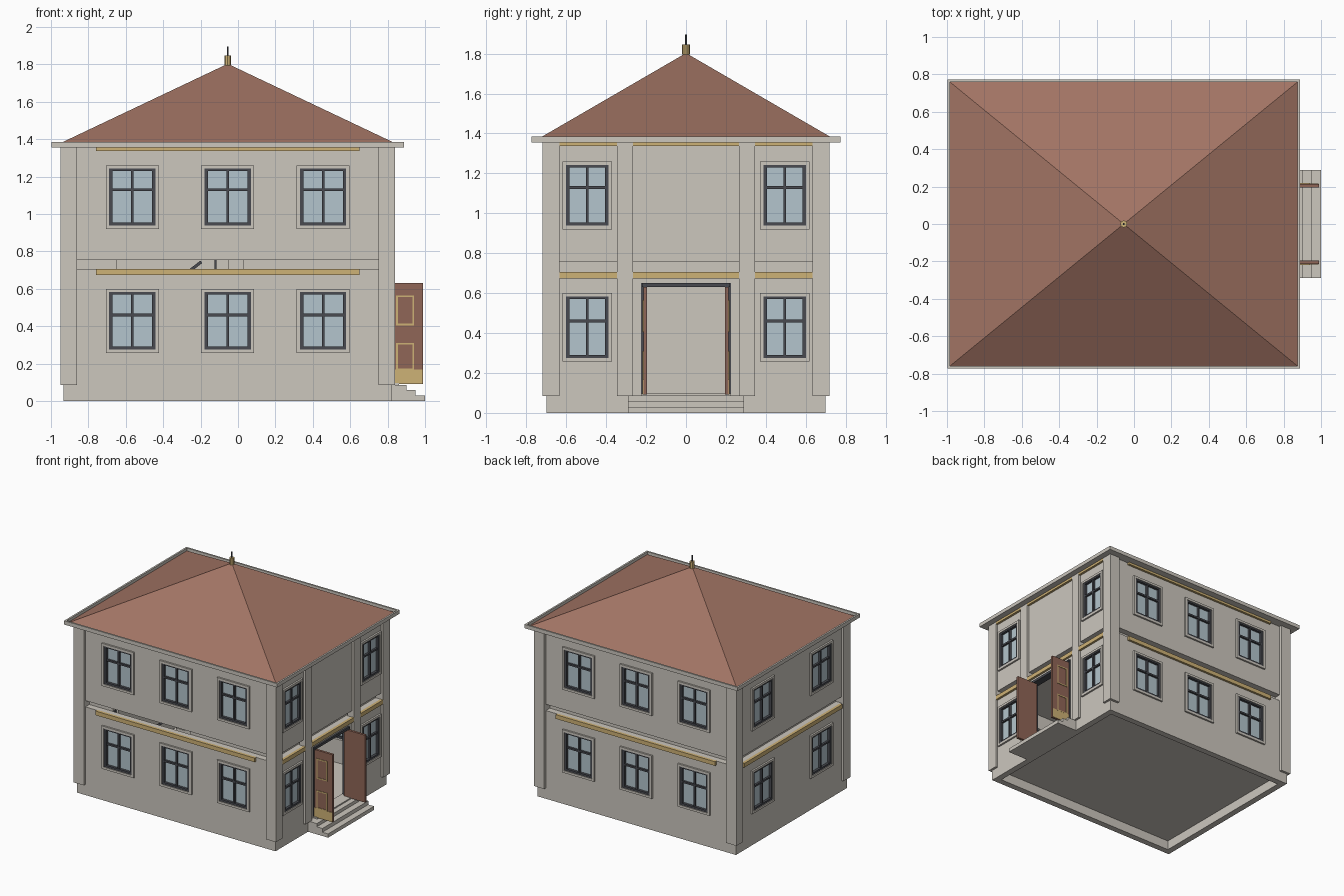
import bpy, bmesh, math
from mathutils import Matrix, Vector

if "Cube" in bpy.data.objects:
    bpy.data.objects.remove(bpy.data.objects["Cube"])

CX, HX, HY = -0.055, 0.877, 0.70      # house centre and wall half sizes


def mat(name, rgb):
    m = bpy.data.materials.new(name)
    lin = [((c / 255 + 0.055) / 1.055) ** 2.4 for c in rgb]
    m.diffuse_color = (*lin, 1)
    m.use_nodes = True
    m.node_tree.nodes["Principled BSDF"].inputs["Base Color"].default_value = m.diffuse_color
    return m


STONE = mat("stone", (204, 199, 190))
TILE = mat("roof_tile", (162, 116, 100))
DOOR = mat("door_red", (144, 102, 87))
GOLD = mat("gold", (206, 178, 118))
DARK = mat("dark_frame", (72, 74, 80))
GLASS = mat("glass", (180, 197, 205))


def finish(name, bm, material):
    bmesh.ops.recalc_face_normals(bm, faces=bm.faces[:])
    me = bpy.data.meshes.new(name)
    bm.to_mesh(me)
    bm.free()
    ob = bpy.data.objects.new(name, me)
    bpy.context.collection.objects.link(ob)
    if material:
        me.materials.append(material)
    return ob


def boxes(name, spans, material, M=Matrix()):
    """Object made of boxes given as (x0, x1, y0, y1, z0, z1)."""
    bm = bmesh.new()
    for x0, x1, y0, y1, z0, z1 in spans:
        c = Vector(((x0 + x1) / 2, (y0 + y1) / 2, (z0 + z1) / 2))
        S = Matrix.Diagonal((x1 - x0, y1 - y0, z1 - z0, 1))
        bmesh.ops.create_cube(bm, size=1, matrix=M @ Matrix.Translation(c) @ S)
    return finish(name, bm, material)


def ring(name, hx, hy, t, z0, z1, material):
    """Rectangular wall ring of thickness t."""
    bm = bmesh.new()
    loops = []
    for inset, z in ((0, z0), (0, z1), (t, z1), (t, z0)):
        loops.append([bm.verts.new((CX + sx * (hx - inset), sy * (hy - inset), z))
                      for sx, sy in ((-1, -1), (1, -1), (1, 1), (-1, 1))])
    for a in range(4):
        p, q = loops[a], loops[(a + 1) % 4]
        for i in range(4):
            j = (i + 1) % 4
            bm.faces.new((p[i], p[j], q[j], q[i]))
    return finish(name, bm, material)


def border(x0, x1, z0, z1, t, y0, y1):
    """Four spans forming an upright rectangular frame."""
    return [(x0, x0 + t, y0, y1, z0, z1), (x1 - t, x1, y0, y1, z0, z1),
            (x0 + t, x1 - t, y0, y1, z0, z0 + t), (x0 + t, x1 - t, y0, y1, z1 - t, z1)]


def side(angle, dist):
    """Local frame of a facade: x along the wall, -y outward, y = 0 on the wall."""
    return (Matrix.Translation((CX, 0, 0)) @ Matrix.Rotation(math.radians(angle), 4, 'Z')
            @ Matrix.Translation((0, -dist, 0)))


# facade: matrix, window centres, window width, gold band spans
long_band = [(-0.705, 0.705)]
SIDES = {
    "front": (side(0, HY), (-0.51, 0, 0.51), 0.283, long_band),
    "back": (side(180, HY), (-0.51, 0, 0.51), 0.283, long_band),
    "left": (side(-90, HX), (-0.37, 0.37), 0.283, [(-0.62, 0.62)]),
    "right": (side(90, HX), (-0.495, 0.495), 0.25,
              [(-0.635, -0.345), (-0.265, 0.265), (0.345, 0.635)]),
}

# two storeys of wall with a slit between them
lower_wall = ring("lower_wall", HX, HY, 0.05, 0, 0.705, STONE)
upper_wall = ring("upper_wall", HX, HY, 0.05, 0.755, 1.355, STONE)

# windows, with openings cut in the walls
cutters = []
for label, (M, centres, w, bands) in SIDES.items():
    for storey, z0, z1, zbar, wall in (("lower", 0.257, 0.60, 0.46, lower_wall),
                                       ("upper", 0.92, 1.26, 1.13, upper_wall)):
        for n, c in enumerate(centres):
            tag = f"{label}_{storey}_{n + 1}"
            a, b = c - w / 2, c + w / 2
            boxes("window_surround_" + tag, border(a, b, z0, z1, 0.018, -0.014, 0.01), STONE, M)
            a, b, p, q = a + 0.018, b - 0.018, z0 + 0.016, z1 - 0.012
            boxes("window_frame_" + tag, border(a, b, p, q, 0.018, -0.008, 0.03)
                  + [(c - 0.007, c + 0.007, -0.004, 0.026, p, q),
                     (a, b, -0.004, 0.026, zbar - 0.007, zbar + 0.007)], DARK, M)
            boxes("window_glass_" + tag, [(a, b, 0.012, 0.018, p, q)], GLASS, M)
            cutters.append((wall, boxes("cutter", [(a + .001, b - .001, -0.1, 0.1, p + .001, q - .001)], None, M)))
    # gold bands under the slit and under the eaves
    boxes("gold_band_" + label, [(a, b, -0.018, 0.005, z0, z1) for a, b in bands
                                 for z0, z1 in ((0.673, 0.706), (1.337, 1.355))], GOLD, M)
cutters.append((lower_wall, boxes("cutter", [(-0.215, 0.215, -0.1, 0.1, 0.086, 0.65)],
                                  None, SIDES["right"][0])))
for wall, cut in cutters:
    mod = wall.modifiers.new("opening", 'BOOLEAN')
    mod.operation, mod.solver, mod.object = 'DIFFERENCE', 'EXACT', cut
    bpy.context.view_layer.objects.active = wall
    bpy.ops.object.modifier_apply(modifier="opening")
    bpy.data.objects.remove(cut)

# corner pilasters and the two beside the door
px, py = 0.895, 0.72
boxes("corner_pilasters", [
    (CX + min(s * px, s * (px - 0.09)), CX + max(s * px, s * (px - 0.09)),
     min(t * py, t * (py - 0.085)), max(t * py, t * (py - 0.085)), 0.085, 1.356)
    for s in (-1, 1) for t in (-1, 1)], STONE)
boxes("door_pilasters", [(0.785, 0.84, y, y + 0.08, 0.085, 1.356) for y in (-0.345, 0.265)], STONE)

# ground floor, and middle floor with a stairwell near the front
ix, iy = HX - 0.05, HY - 0.05
x0, x1 = CX - ix, CX + ix
boxes("ground_floor", [(x0, x1, -iy, iy, 0.075, 0.086)], STONE)
boxes("middle_floor", [(x0, x1, -0.3, iy, 0.705, 0.755), (0.03, x1, -iy, -0.3, 0.705, 0.755),
                       (x0, -0.65, -iy, -0.3, 0.705, 0.755)], STONE)

# inner staircase with a dark handrail
N, sx0, sx1 = 11, -0.85, 0.03
run, rise = (sx1 - sx0) / N, 0.669 / N
boxes("inner_stairs", [(sx0 + i * run, sx0 + (i + 1) * run, -0.6, -0.35,
                        0.086 + max(0, i - 1) * rise, 0.086 + (i + 1) * rise) for i in range(N)], STONE)
slope = Matrix.Translation((-0.53, -0.59, 0.49)) @ Matrix.Rotation(-math.atan2(rise, run), 4, 'Y')
boxes("handrail", [(-0.42, 0.42, -0.008, 0.008, -0.008, 0.008)], DARK, slope)
boxes("handrail_posts", [(x - 0.006, x + 0.006, -0.596, -0.584, 0.086 + (x - sx0) * rise / run,
                          0.25 + (x - sx0) * rise / run) for x in (-0.8, -0.58, -0.35, -0.12)], DARK)

# outside steps and door sill
boxes("front_steps", [(0.80, 1.0, -0.29, 0.29, 0, 0.03), (0.80, 0.95, -0.29, 0.29, 0.03, 0.06),
                      (0.80, 0.90, -0.29, 0.29, 0.06, 0.086)], STONE)
boxes("door_sill", [(0.77, 0.86, -0.225, 0.225, 0.086, 0.096)], STONE)

# door frame and the two open leaves
boxes("door_frame", [(0.775, 0.835, -0.22, 0.22, 0.63, 0.65), (0.775, 0.826, -0.225, -0.214, 0.086, 0.65),
                     (0.775, 0.826, 0.214, 0.225, 0.086, 0.65)], DARK)
for label, s in (("near", -1), ("far", 1)):
    M = Matrix.Diagonal((1, -s, 1, 1))      # outer face of the leaf looks to local -y
    boxes(f"door_leaf_{label}", [(0.80, 0.988, -0.214, -0.195, 0.092, 0.63)], DOOR, M)
    trim = border(0.846, 0.942, 0.405, 0.565, 0.009, -0.218, -0.213)
    trim += border(0.846, 0.942, 0.165, 0.31, 0.009, -0.218, -0.213)
    trim += [(0.802, 0.986, -0.217, -0.213, 0.092, 0.168)]
    boxes(f"door_trim_{label}", trim, GOLD, M)

# eaves gutter
boxes("eaves_slab", [(CX - 0.943, CX + 0.943, -0.773, 0.773, 1.355, 1.362)], STONE)
ring("eaves_rim", 0.943, 0.773, 0.014, 1.36, 1.385, STONE)

# hipped roof
bm = bmesh.new()
base = [bm.verts.new((CX + sx * 0.93, sy * 0.76, 1.362)) for sx, sy in ((-1, -1), (1, -1), (1, 1), (-1, 1))]
apex = bm.verts.new((CX, 0, 1.803))
for i in range(4):
    bm.faces.new((base[i], base[(i + 1) % 4], apex))
bm.faces.new(base[::-1])
finish("roof", bm, TILE)

# finial
for name, r, z0, z1, m in (("finial_base", 0.019, 1.795, 1.847, GOLD), ("finial_rod", 0.005, 1.84, 1.895, DARK)):
    bm = bmesh.new()
    bmesh.ops.create_cone(bm, cap_ends=True, segments=10, radius1=r, radius2=r, depth=z1 - z0,
                          matrix=Matrix.Translation((CX, 0, (z0 + z1) / 2)))
    finish(name, bm, m)
